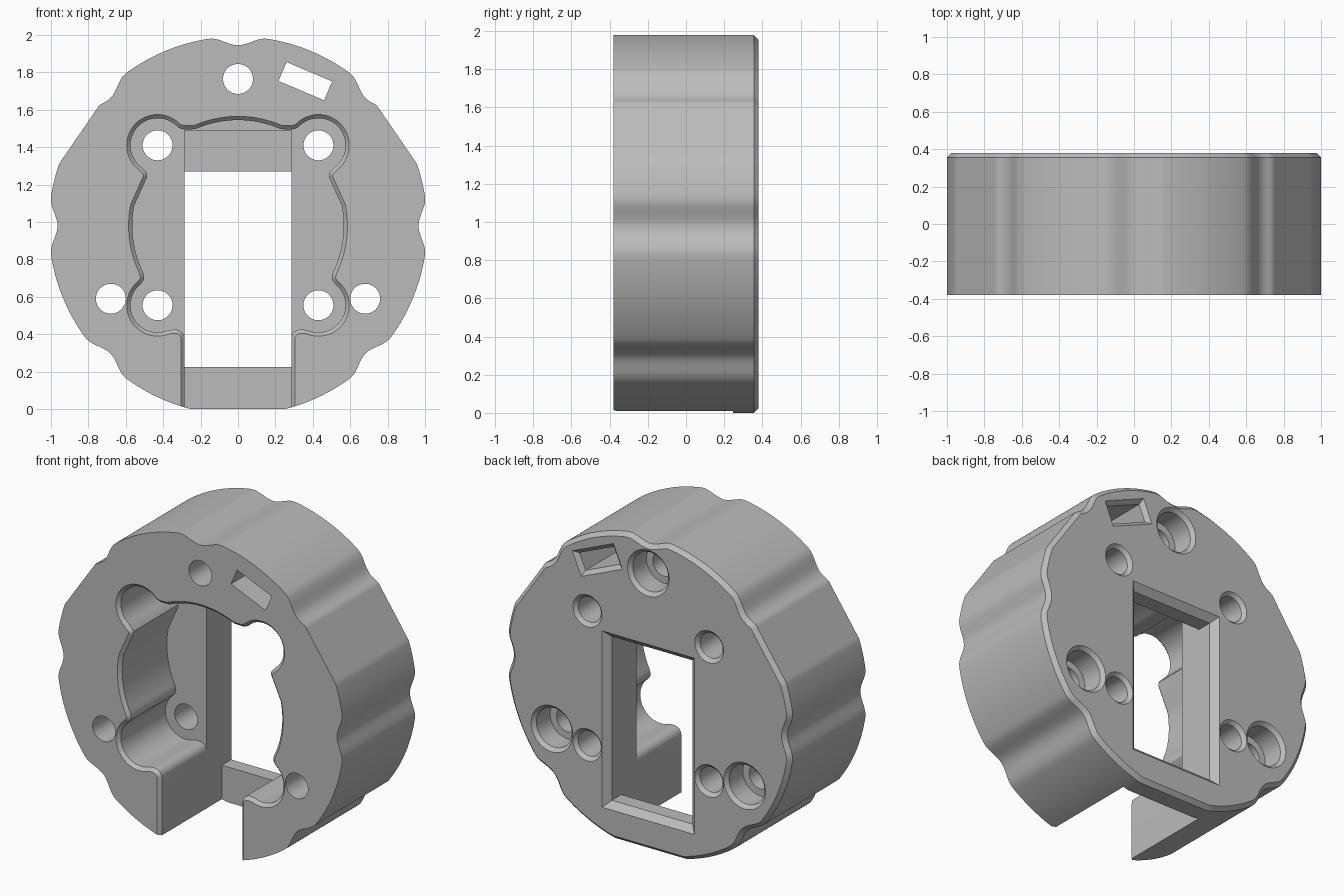
import bpy
import bmesh
from math import cos, sin, pi, radians, sqrt
from mathutils import Vector

cube = bpy.data.objects.get("Cube")
if cube:
    bpy.data.objects.remove(cube, do_unlink=True)

CZ, RADIUS = 0.98, 1.012                   # ring centre height and radius
FRONT, POCKET, CHANNEL, BACK = -0.38, 0.09, 0.245, 0.38
HALF_W, TOP = 0.285, 1.49                  # channel half width and top
MOUTH = 0.02                               # pocket chamfer
RIM = 0.025                                # back rim chamfer

bm = bmesh.new()


def arc(cx, cz, r, start, end, n):
    """Points (x, z) along an arc, angles in degrees."""
    angles = [radians(start + (end - start) * i / n) for i in range(n + 1)]
    return [Vector((cx + r * cos(a), cz + r * sin(a))) for a in angles]


def circle(cx, cz, r):
    return arc(cx, cz, r, 0, 360, 48)[:-1]


def rectangle(cx, cz, w, h, turn=0.0):
    c, s = cos(radians(turn)), sin(radians(turn))
    return [Vector((cx + u * w / 2 * c - v * h / 2 * s, cz + u * w / 2 * s + v * h / 2 * c))
            for u, v in ((-1, -1), (1, -1), (1, 1), (-1, 1))]


def mirrored(points):
    return [Vector((-p.x, p.y)) for p in reversed(points)]


def offset(points, d):
    """Grow a counter-clockwise outline by d along mitred normals."""
    result = []
    for i, p in enumerate(points):
        a = (p - points[i - 1]).normalized()
        b = (points[(i + 1) % len(points)] - p).normalized()
        na, nb = Vector((a.y, -a.x)), Vector((b.y, -b.x))
        result.append(p + (na + nb) * d / max(1 + na.dot(nb), 0.5))
    return result


def ring(points, y):
    return [bm.verts.new((p.x, y, p.y)) for p in points]


def wall(sections, closed=True):
    """Skin between outlines (points, y) stacked along y."""
    rings = [ring(points, y) for points, y in sections]
    for r0, r1 in zip(rings, rings[1:]):
        for i in range(0 if closed else 1, len(r0)):
            bm.faces.new((r0[i - 1], r0[i], r1[i], r1[i - 1]))


def plate(y, loops):
    """Flat face at depth y: first loop is the border, the rest are holes."""
    edges = []
    for points in loops:
        verts = ring(points, y)
        edges += [bm.edges.new((verts[i - 1], verts[i])) for i in range(len(verts))]
    bmesh.ops.triangle_fill(bm, edges=edges, use_beauty=True, normal=(0, -1, 0))


def rim_radius(deg):
    """Circle with shallow scallops and two upper flats."""
    r = RADIUS
    gap = abs((deg + 22.5) % 45 - 22.5)
    if gap < 9:
        r -= 0.047 * (0.5 + 0.5 * cos(pi * gap / 9))
    for direction in (34.5, 145.5):
        facing = cos(radians(deg - direction))
        if facing > 0.5:
            r = min(r, 0.976 / facing)
    return r


def foot_corner(x):
    return Vector((x, CZ - sqrt(RADIUS ** 2 - x ** 2)))


# Outer rim, from the right foot corner over the top to the left one
scallops = [Vector((0, CZ)) + rim_radius(d) * Vector((cos(radians(d)), sin(radians(d))))
            for d in range(-72, 253)]
corner, mouth_corner = foot_corner(HALF_W), foot_corner(HALF_W + MOUTH)
rim = [corner] + scallops + mirrored([corner])
front_rim = [mouth_corner] + scallops + mirrored([mouth_corner])
foot = [Vector((-0.25, 0)), Vector((0.25, 0))]
back_rim = offset(rim + foot, -RIM)
wall([(front_rim, FRONT), (rim, FRONT + MOUTH), (rim, CHANNEL), (rim, BACK - RIM)], closed=False)
lip = mirrored([corner]) + foot + [corner]
wall([(lip, CHANNEL), (lip, BACK - RIM)], closed=False)
wall([(rim + foot, BACK - RIM), (back_rim, BACK)])

# Pocket outline, right half from top centre down to the open foot
half = arc(0, CZ, 0.565, 90, 66, 10)
half += [Vector((0.258, 1.496)), Vector((0.285, 1.495)), Vector((0.305, 1.499))]
half += arc(0.43, 1.41, 0.145, 138, -50, 28)
half += [Vector((0.495, 1.272)), Vector((0.485, 1.255)), Vector((0.487, 1.238))]
half += arc(0, CZ, 0.565, 11, -26, 16)
half += [Vector((0.502, 0.71)), Vector((0.503, 0.692))]
half += arc(0.43, 0.555, 0.145, 52, -115, 26)
half += arc(HALF_W + 0.05, 0.375, 0.05, 95, 180, 8)
half += [corner]
pocket = half[::-1] + mirrored(half[::-1])[1:]
mouth = offset(pocket, MOUTH)
mouth[0], mouth[-1] = mouth_corner, mirrored([mouth_corner])[0]
wall([(mouth, FRONT), (pocket, FRONT + MOUTH), (pocket, POCKET)], closed=False)

# Channel sides and top
for side in (-1, 1):
    bm.faces.new([bm.verts.new((side * HALF_W, y, z)) for y, z in (
        (POCKET, corner.y), (POCKET, half[-2].y), (POCKET, TOP), (CHANNEL, TOP),
        (CHANNEL, corner.y))])
channel_top = [Vector((HALF_W, TOP)), Vector((-HALF_W, TOP))]
wall([(channel_top, POCKET), (channel_top, CHANNEL)], closed=False)

# Central window and tilted slot, both flared at the back
window = rectangle(0, 0.7475, 2 * HALF_W, 1.045)
window_mouth = offset(window, 0.04)
wall([(window, CHANNEL), (window, BACK - 0.04), (window_mouth, BACK)])
slot = rectangle(0.36, 1.753, 0.265, 0.11, -23)
slot_mouth = offset(slot, 0.025)
wall([(slot, FRONT), (slot, BACK - 0.025), (slot_mouth, BACK)])
front_holes, floor_holes, back_holes = [slot], [], [window_mouth, slot_mouth]

# Small holes through the pocket floor
for x in (-0.43, 0.43):
    for z in (1.41, 0.555):
        bore, flare = circle(x, z, 0.08), circle(x, z, 0.102)
        wall([(bore, POCKET), (bore, BACK - 0.022), (flare, BACK)])
        floor_holes.append(bore)
        back_holes.append(flare)

# Counterbored holes through the rim
for x, z in ((0, 1.765), (-0.68, 0.59), (0.68, 0.59)):
    bore, seat, flare = (circle(x, z, r) for r in (0.08, 0.125, 0.147))
    wall([(bore, FRONT), (bore, 0.22), (seat, 0.22), (seat, BACK - 0.022), (flare, BACK)])
    front_holes.append(bore)
    back_holes.append(flare)

# Flat faces: front, pocket floor, channel floor and back
plate(FRONT, [front_rim + mouth[::-1][1:-1]] + front_holes
      if mouth[0] != front_rim[0] else [front_rim + mouth[-2:0:-1]] + front_holes)
plate(POCKET, [pocket[1:-1] + channel_top[::-1]] + floor_holes)
plate(CHANNEL, [[corner] + channel_top + mirrored([corner]) + foot, window])
plate(BACK, [back_rim] + back_holes)

# Weld into one solid
bmesh.ops.remove_doubles(bm, verts=bm.verts, dist=0.00002)
bmesh.ops.recalc_face_normals(bm, faces=bm.faces)
mesh = bpy.data.meshes.new("ring_housing")
bm.to_mesh(mesh)
bm.free()
body = bpy.data.objects.new("ring_housing", mesh)
bpy.context.collection.objects.link(body)

# Colour and shading
grey = bpy.data.materials.new("plain_grey")
grey.use_nodes = True
colour = (0.5, 0.5, 0.5, 1)
grey.diffuse_color = colour
grey.node_tree.nodes["Principled BSDF"].inputs["Base Color"].default_value = colour
mesh.materials.append(grey)

bpy.ops.object.select_all(action="DESELECT")
bpy.context.view_layer.objects.active = body
body.select_set(True)
bpy.ops.object.shade_smooth_by_angle(angle=radians(30))
